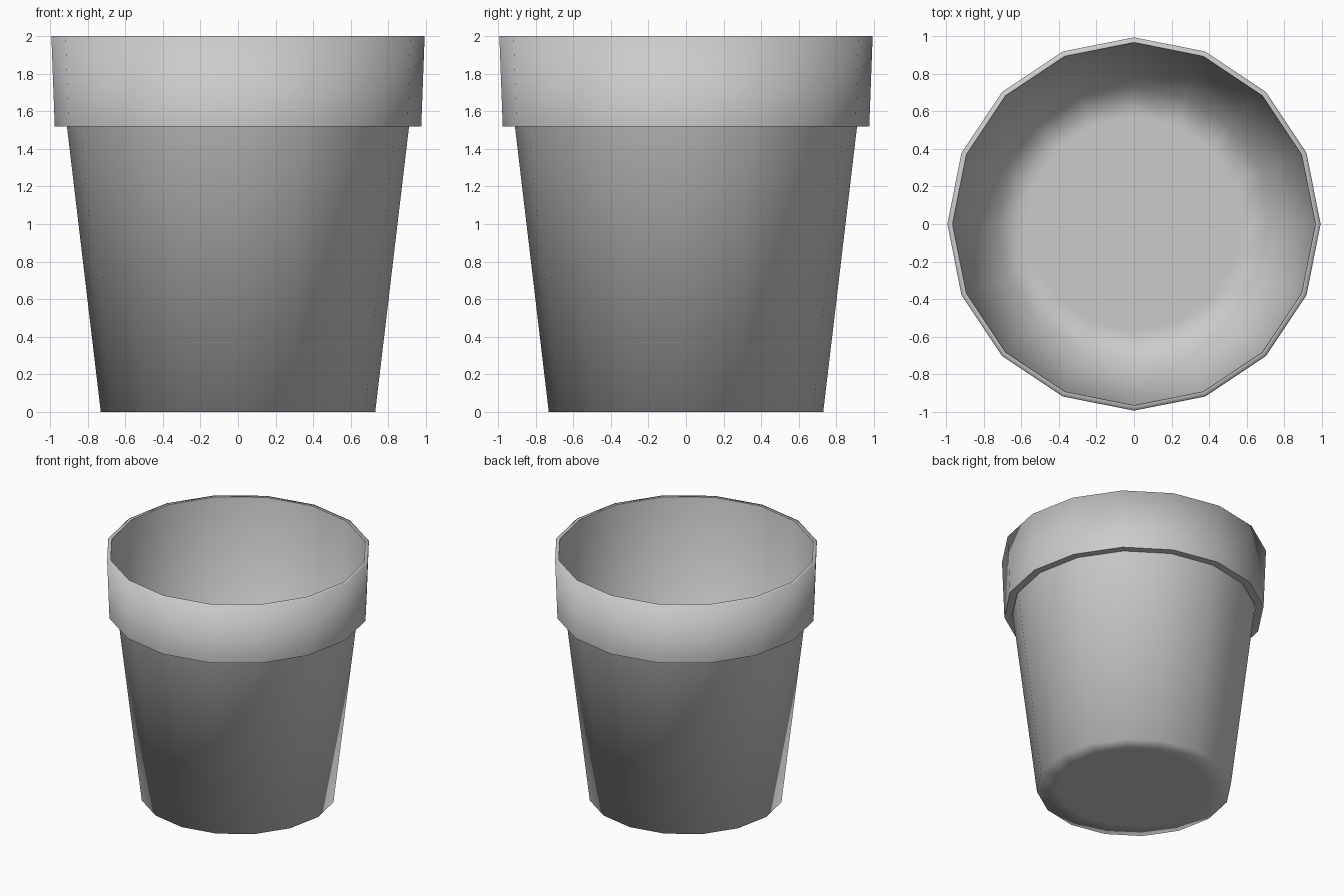
import bpy, bmesh
from math import cos, sin, tau

if "Cube" in bpy.data.objects:
    bpy.data.objects.remove(bpy.data.objects["Cube"])

SIDES = 16


def lathe(name, profile, caps=()):
    """Open shell of revolution through (radius, z); caps lists rings to fill."""
    bm = bmesh.new()
    rings = [[bm.verts.new((r * cos(tau * i / SIDES), r * sin(tau * i / SIDES), z))
              for i in range(SIDES)] for r, z in profile]
    for a, b in zip(rings, rings[1:]):
        for i in range(SIDES):
            j = (i + 1) % SIDES
            bm.faces.new((a[i], a[j], b[j], b[i]))
    for k in caps:
        bm.faces.new(rings[k][::-1])
    for f in bm.faces:
        f.smooth = True
    mesh = bpy.data.meshes.new(name)
    bm.to_mesh(mesh)
    bm.free()
    obj = bpy.data.objects.new(name, mesh)
    bpy.context.collection.objects.link(obj)


# Tapered body, open at the top, floor at the bottom
lathe("pot_body", [(0.57, 0.0), (0.73, 0.0), (0.967, 2.0)], caps=(0,))

# Rim sleeve around the top, with the narrow lip
lathe("pot_rim", [(0.917, 1.52), (0.975, 1.52)])
lathe("pot_rim_band", [(0.975, 1.52), (0.993, 2.0), (0.965, 2.0)])
